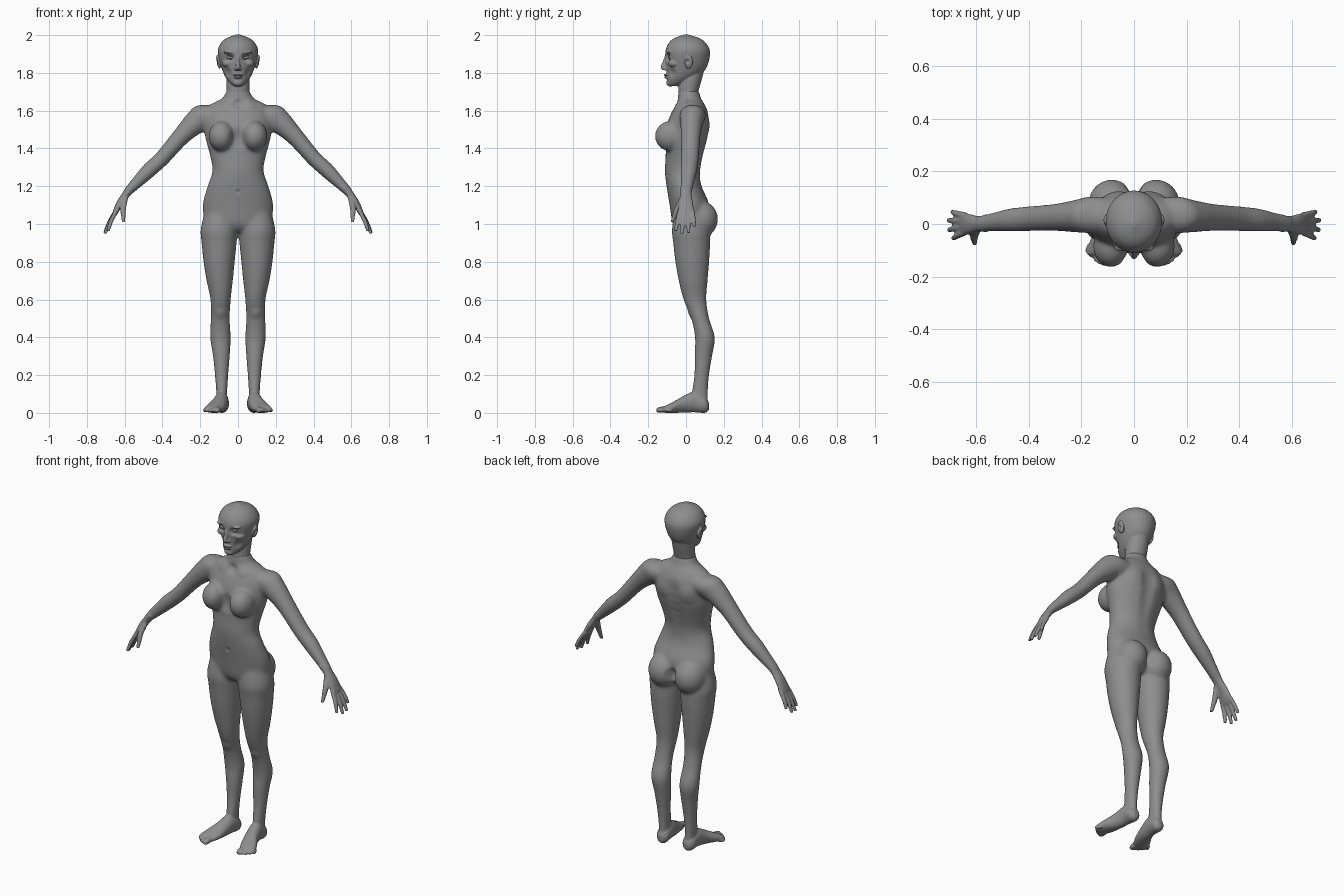
import bpy, bmesh, math
from mathutils import Vector, Matrix

default = bpy.data.objects.get("Cube")
if default:
    bpy.data.objects.remove(default, do_unlink=True)

# One clay grey for the whole figure
clay = bpy.data.materials.new("clay grey")
clay.use_nodes = True
grey = (0.27, 0.27, 0.27, 1)
clay.diffuse_color = grey
shader = next(n for n in clay.node_tree.nodes if n.type == "BSDF_PRINCIPLED")
shader.inputs["Base Color"].default_value = grey

X, Y, Z = Vector((1, 0, 0)), Vector((0, 1, 0)), Vector((0, 0, 1))
BOTH, MIDDLE = (1, -1), (1,)


def smooth_stations(rows, steps=6):
    """Catmull-Rom interpolation through the stations."""
    pts = [rows[0], *rows, rows[-1]]
    out = []
    for a, b, c, d in zip(pts, pts[1:], pts[2:], pts[3:]):
        for k in range(steps):
            t = k / steps
            out.append([q + t * ((r - p) / 2 + t * (p - 2.5 * q + 2 * r - s / 2
                        + t * (1.5 * (q - r) + (s - p) / 2)))
                        for p, q, r, s in zip(a, b, c, d)])
    return out + [list(rows[-1])]


def loft(bm, rows, u=X, v=Y, sides=MIDDLE, segments=32):
    """Skin ellipses (x, y, z, radius along u, radius along v)."""
    for side in sides:
        rings = []
        for x, y, z, ru, rv in smooth_stations(rows):
            ring = []
            for k in range(segments):
                a = math.tau * k / segments
                p = Vector((x, y, z)) + u * (ru * math.cos(a)) + v * (rv * math.sin(a))
                ring.append(bm.verts.new((p.x * side, p.y, p.z)))
            rings.append(ring)
        for lower, upper in zip(rings, rings[1:]):
            for k in range(segments):
                n = (k + 1) % segments
                bm.faces.new((lower[k], lower[n], upper[n], upper[k]))
        bm.faces.new(rings[0])
        bm.faces.new(rings[-1])


def blob(bm, centre, radii, sides=BOTH, tilt=0, axis="X"):
    """Ellipsoid, mirrored unless it sits in the middle."""
    for side in sides:
        turn = tilt if axis == "X" else tilt * side
        place = Matrix.Translation((centre[0] * side, centre[1], centre[2]))
        matrix = place @ Matrix.Rotation(turn, 4, axis) @ Matrix.Diagonal((*radii, 1))
        bmesh.ops.create_uvsphere(bm, u_segments=24, v_segments=16, radius=1, matrix=matrix)


def make(name, bm):
    bmesh.ops.recalc_face_normals(bm, faces=bm.faces[:])
    mesh = bpy.data.meshes.new(name)
    bm.to_mesh(mesh)
    bm.free()
    mesh.materials.append(clay)
    obj = bpy.data.objects.new(name, mesh)
    bpy.context.collection.objects.link(obj)
    return obj


def select(obj):
    bpy.ops.object.select_all(action="DESELECT")
    obj.select_set(True)
    bpy.context.view_layer.objects.active = obj


def fuse(obj, voxel, rounds):
    """Melt overlapping volumes into one skin and relax it."""
    select(obj)
    remesh = obj.modifiers.new("fuse", "REMESH")
    remesh.mode, remesh.voxel_size = "VOXEL", voxel
    relax = obj.modifiers.new("relax", "SMOOTH")
    relax.factor, relax.iterations = 0.5, rounds
    for name in ("fuse", "relax"):
        bpy.ops.object.modifier_apply(modifier=name)


def push(obj, centre, radius, offset, sides=BOTH):
    """Soft sculpting stroke with a round falloff."""
    for side in sides:
        c = Vector((centre[0] * side, centre[1], centre[2]))
        o = Vector((offset[0] * side, offset[1], offset[2]))
        for vert in obj.data.vertices:
            d = (vert.co - c).length / radius
            if d < 1:
                vert.co += o * (1 - d * d) ** 2


# Torso from pelvis to neck
bm = bmesh.new()
loft(bm, [(0, .02, .96, .11, .06), (0, .02, 1, .17, .09), (0, .018, 1.1, .187, .105),
          (0, -.01, 1.2, .162, .093), (0, -.018, 1.28, .136, .094),
          (0, -.008, 1.36, .148, .1), (0, .005, 1.45, .172, .112),
          (0, .012, 1.52, .18, .114), (0, .02, 1.58, .175, .102),
          (0, .022, 1.63, .15, .078), (0, .018, 1.665, .085, .062),
          (0, .013, 1.71, .06, .054)])
blob(bm, (.088, -.085, 1.465), (.068, .08, .08))
blob(bm, (.085, .073, 1.025), (.09, .097, .1))

# Legs
loft(bm, [(.09, .02, 1.07, .085, .08), (.1, .025, .97, .098, .1), (.1, .03, .9, .093, .098),
          (.1, .033, .8, .083, .09), (.097, .038, .7, .07, .077), (.092, .047, .6, .054, .061),
          (.094, .075, .5, .051, .048), (.093, .1, .4, .055, .053), (.088, .092, .3, .045, .047),
          (.087, .083, .2, .036, .04), (.086, .073, .1, .029, .044),
          (.086, .075, .04, .03, .044)], sides=BOTH)

# Arms, hanging outwards at a diagonal
slant = Vector((.7, 0, .7))
loft(bm, [(.08, .035, 1.59, .05, .06), (.16, .035, 1.575, .077, .07), (.22, .03, 1.54, .066, .062),
          (.3, .025, 1.465, .049, .052), (.4, .02, 1.35, .042, .048), (.47, .015, 1.285, .041, .045),
          (.53, .008, 1.225, .033, .037), (.59, 0, 1.165, .024, .031)], u=slant, sides=BOTH)
body = make("body", bm)
fuse(body, .006, 30)

# Hands: palm, four fingers and thumb
bm = bmesh.new()
across = Vector((.9, 0, .4))
loft(bm, [(.56, .003, 1.195, .027, .034), (.59, 0, 1.16, .022, .03), (.622, 0, 1.115, .019, .037),
          (.648, 0, 1.065, .015, .043), (.656, 0, 1.045, .01, .038)], u=across, sides=BOTH)
tips = [(.688, -.055, .962), (.704, -.022, .948), (.706, .014, .952), (.692, .046, .982)]
for i, tip in enumerate(tips):
    base = Vector((.642, -.031 + .021 * i, 1.075))
    middle = base.lerp(Vector(tip), .55) + Vector((.004, 0, .002))
    loft(bm, [(*base, .013, .013), (*middle, .012, .012), (*tip, .009, .009)], sides=BOTH)
loft(bm, [(.595, -.015, 1.145, .016, .016), (.608, -.045, 1.085, .016, .015),
          (.607, -.062, 1.04, .012, .012), (.606, -.074, 1.01, .009, .009)], sides=BOTH)

# Feet: heel, arch, ball and five toes
loft(bm, [(.085, .122, .035, .015, .02), (.085, .1, .042, .036, .042), (.088, .045, .058, .038, .055),
          (.098, -.01, .046, .041, .045), (.118, -.065, .03, .05, .03),
          (.133, -.105, .02, .048, .02), (.138, -.118, .017, .038, .014)], v=Z, sides=BOTH)
for i in range(5):
    t = i / 4
    start = Vector((.108, -.11, .02)).lerp(Vector((.166, -.075, .014)), t)
    end = Vector((.11, -.158, .014)).lerp(Vector((.179, -.105, .011)), t)
    end.y -= .012 * math.sin(math.pi * t)
    r = .016 - .006 * t ** .5
    loft(bm, [(*start, r, r), (*start.lerp(end, .6), r, r), (*end, r * .7, r * .6)],
         v=Z, sides=BOTH)
extremities = make("hands_and_feet", bm)
select(body)
extremities.select_set(True)
bpy.ops.object.join()
fuse(body, .005, 5)

# Body modelling: spine furrow, shoulder blades, throat hollow, collarbones, navel
for i in range(8):
    push(body, (0, .12, 1.24 + .045 * i), .06, (0, -.007, 0), MIDDLE)
push(body, (.09, .12, 1.52), .07, (0, .008, 0))
push(body, (0, -.06, 1.635), .04, (0, .012, 0), MIDDLE)
push(body, (.07, -.06, 1.635), .045, (0, -.007, 0))
push(body, (0, -.12, 1.45), .07, (0, .012, 0), MIDDLE)
push(body, (0, .13, 1.03), .05, (0, -.02, 0), MIDDLE)
push(body, (0, -.1, 1.17), .018, (0, .005, 0), MIDDLE)
push(body, (.094, .03, .53), .04, (0, -.006, 0))
for vert in body.data.vertices:
    vert.co.z = max(vert.co.z, 0)

# Head: skull, jaw, neck
bm = bmesh.new()
loft(bm, [(0, -.065, 1.73, .022, .03), (0, -.045, 1.75, .046, .056), (0, -.018, 1.78, .068, .083),
          (0, 0, 1.82, .085, .104), (0, .007, 1.87, .1, .116), (0, .009, 1.92, .107, .117),
          (0, .007, 1.96, .089, .097), (0, .004, 1.985, .058, .064), (0, 0, 2.003, .01, .01)])
loft(bm, [(0, .016, 1.665, .064, .05), (0, .013, 1.7, .06, .053),
          (0, .022, 1.76, .061, .06), (0, .035, 1.81, .06, .06)])
# Nose, mouth, chin, cheeks and brows
loft(bm, [(0, -.1, 1.895, .009, .01), (0, -.107, 1.865, .009, .014),
          (0, -.118, 1.83, .013, .016), (0, -.11, 1.814, .012, .012)])
blob(bm, (.013, -.108, 1.822), (.009, .013, .008))
blob(bm, (0, -.1, 1.789), (.027, .019, .006), MIDDLE)
blob(bm, (0, -.098, 1.776), (.023, .018, .007), MIDDLE)
blob(bm, (0, -.082, 1.748), (.028, .023, .02), MIDDLE)
blob(bm, (.055, -.06, 1.85), (.03, .034, .022))
blob(bm, (.042, -.087, 1.905), (.034, .018, .008), tilt=-.12, axis="Y")
# Ears
blob(bm, (.104, .014, 1.858), (.009, .023, .037), tilt=.2, axis="Y")
head = make("head", bm)
fuse(head, .0032, 5)
push(head, (.04, -.1, 1.882), .03, (0, .02, 0))
push(head, (.06, -.08, 1.8), .035, (-.006, .006, 0))
push(head, (.116, .006, 1.86), .018, (-.009, 0, 0))
push(head, (0, -.12, 1.783), .009, (0, .006, 0), MIDDLE)

# Eyes with upper and lower lids
for side, label in ((1, "left"), (-1, "right")):
    for part, drop, depth, height in (("eye", 0, .013, .009), ("upper_lid", .008, .015, .003),
                                      ("lower_lid", -.008, .013, .0025)):
        bm = bmesh.new()
        blob(bm, (.041 * side, -.079, 1.882 + drop), (.021, depth, height),
             MIDDLE, tilt=-.12 * side, axis="Y")
        make(label + "_" + part, bm)

# Smooth shading everywhere
for obj in bpy.context.collection.objects:
    if obj.type == "MESH" and clay.name in obj.data.materials:
        select(obj)
        bpy.ops.object.shade_smooth_by_angle(angle=math.radians(60))
